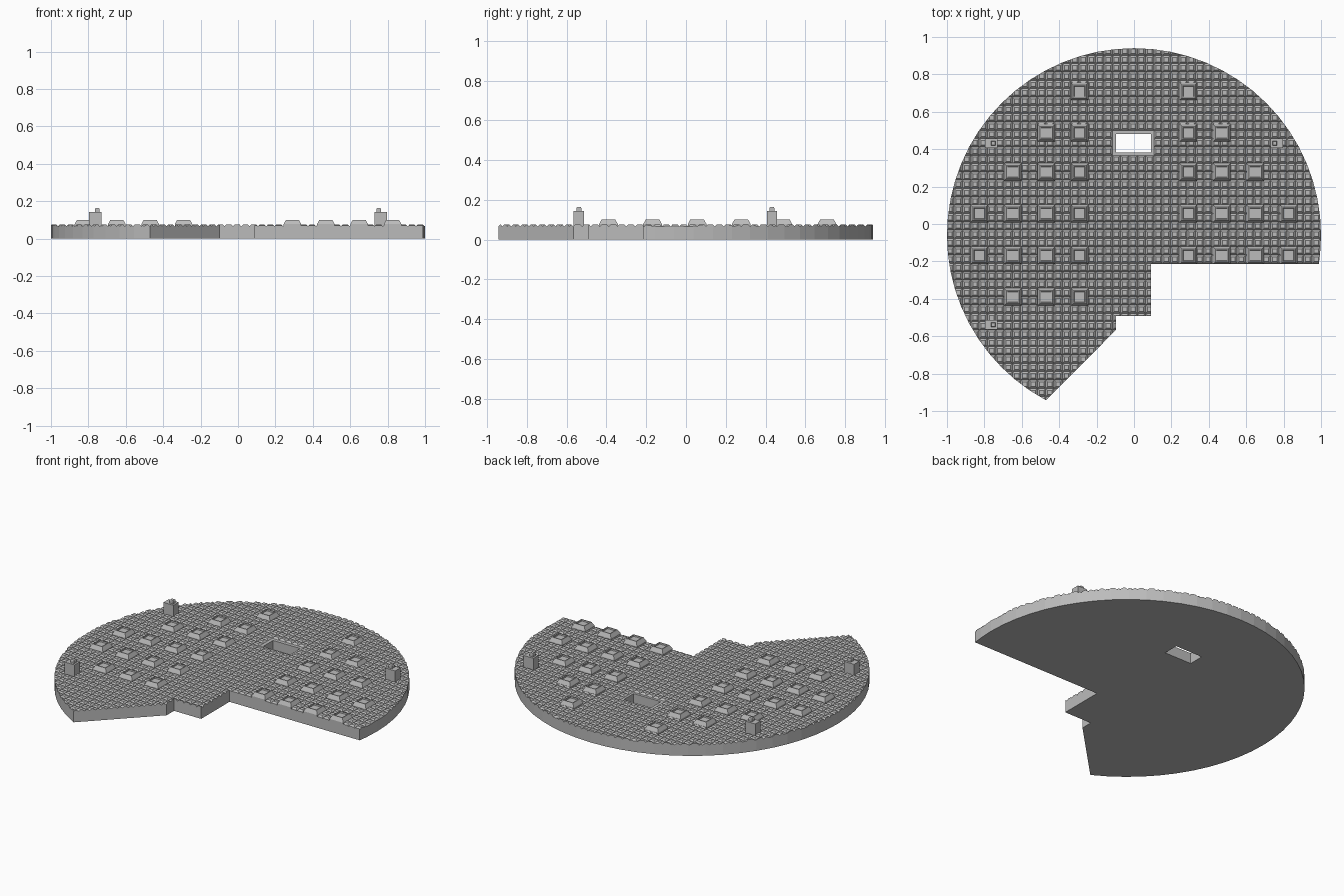
import bpy, bmesh, math
from mathutils import Matrix, Vector

cube = bpy.data.objects.get("Cube")
if cube:
    bpy.data.objects.remove(cube, do_unlink=True)

PITCH = 0.0445          # size of one paving stud
GRID_X, GRID_Y = -0.294, 0.056
BASE_Z, STUD_H = 0.066, 0.011

grey = bpy.data.materials.new("plain grey")
grey.use_nodes = True
colour = (0.5, 0.5, 0.5, 1)
grey.diffuse_color = colour
grey.node_tree.nodes["Principled BSDF"].inputs["Base Color"].default_value = colour


def make(name, bm):
    bmesh.ops.recalc_face_normals(bm, faces=bm.faces)
    mesh = bpy.data.meshes.new(name)
    bm.to_mesh(mesh)
    bm.free()
    mesh.materials.append(grey)
    ob = bpy.data.objects.new(name, mesh)
    bpy.context.collection.objects.link(ob)
    return ob


def prism(name, outline, z0, z1):
    bm = bmesh.new()
    face = bm.faces.new([bm.verts.new((x, y, z0)) for x, y in outline])
    top = bmesh.ops.extrude_face_region(bm, geom=[face])["geom"]
    bmesh.ops.translate(bm, vec=(0, 0, z1 - z0),
                        verts=[v for v in top if isinstance(v, bmesh.types.BMVert)])
    return make(name, bm)


def box(bm, x, y, z0, z1, sx, sy):
    m = Matrix.Translation((x, y, (z0 + z1) / 2)) @ Matrix.Diagonal((sx, sy, z1 - z0, 1))
    return bmesh.ops.create_cube(bm, size=1, matrix=m)["verts"]


def cut(ob, cutter, operation):
    cutter.hide_render = True
    mod = ob.modifiers.new("cut", "BOOLEAN")
    mod.operation, mod.object, mod.solver = operation, cutter, "EXACT"
    bpy.context.view_layer.objects.active = ob
    bpy.ops.object.modifier_apply(modifier=mod.name)
    bpy.data.objects.remove(cutter, do_unlink=True)


# Studded slab, left flat around the slot
bm = bmesh.new()
n = 62
bmesh.ops.create_grid(bm, x_segments=n, y_segments=n, size=n * PITCH / 2,
                      matrix=Matrix.Translation((GRID_X, GRID_Y, BASE_Z)))
rim = [e for e in bm.edges if e.is_boundary]
studs = []
for f in bm.faces:
    c = f.calc_center_median()
    if not (-0.116 < c.x < 0.106 and 0.367 < c.y < 0.501):
        studs.append(f)
walls = bmesh.ops.extrude_edge_only(bm, edges=rim)["geom"]
for v in walls:
    if isinstance(v, bmesh.types.BMVert):
        v.co.z = -0.1
bmesh.ops.contextual_create(bm, geom=[e for e in walls if isinstance(e, bmesh.types.BMEdge)
                                      and all(v.co.z < 0 for v in e.verts)])
bmesh.ops.inset_individual(bm, faces=studs, thickness=PITCH * 0.33, depth=STUD_H)
plate = make("studded_base_plate", bm)

# Round outline with a stepped cut-out at the front
RADIUS, CENTRE_Y, SEGMENTS = 1.0, -0.06, 64
start, end = math.asin(-0.155), math.pi + math.acos(0.47)
angles = [start]
angles += [a for a in (i * math.tau / SEGMENTS for i in range(-1, SEGMENTS))
           if start + 0.01 < a < end - 0.01]
angles.append(end)
outline = [(RADIUS * math.cos(a), CENTRE_Y + RADIUS * math.sin(a)) for a in angles]
outline += [(-0.095, -0.565), (-0.095, -0.493), (0.092, -0.493), (0.092, -0.215)]
cut(plate, prism("outline_cutter", outline, 0, 0.2), "INTERSECT")
slot = [(-0.095, 0.383), (0.092, 0.383), (0.092, 0.48), (-0.095, 0.48)]
cut(plate, prism("slot_cutter", slot, -0.2, 0.3), "DIFFERENCE")

# Bevelled pads with a sunken top, set out in rows
pad_rows = [(0.709, 1, 1), (0.487, 2, 2), (0.278, 3, 3),
            (0.056, 4, 4), (-0.168, 4, 4), (-0.39, 3, 0)]
bm = bmesh.new()
for y, left, right in pad_rows:
    for side, count in ((-1, left), (1, right)):
        for i in range(count):
            x = side * (0.291 + i * 0.1785)
            box(bm, x, y, 0.06, 0.078, 0.094, 0.094)
bm.faces.ensure_lookup_table()
tops = [f for f in bm.faces if f.calc_center_median().z > 0.077]
bmesh.ops.inset_individual(bm, faces=tops, thickness=0.018, depth=0.023)
bmesh.ops.inset_individual(bm, faces=tops, thickness=0.008, depth=0)
bmesh.ops.inset_individual(bm, faces=tops, thickness=0.002, depth=-0.008)
make("raised_pads", bm)

# Posts with a small peg on top
for name, x, y in (("back_right_post", -0.763, 0.432), ("back_left_post", 0.763, 0.432),
                   ("front_right_post", -0.763, -0.539)):
    bm = bmesh.new()
    box(bm, x, y, 0.06, 0.143, 0.068, 0.051)
    peg_x = x - math.copysign(0.01, x)
    box(bm, peg_x, y, 0.14, 0.158, 0.025, 0.025)
    peg_top = [f for f in bm.faces if f.calc_center_median().z > 0.157]
    bmesh.ops.inset_individual(bm, faces=peg_top, thickness=0.004, depth=0.005)
    make(name, bm)
